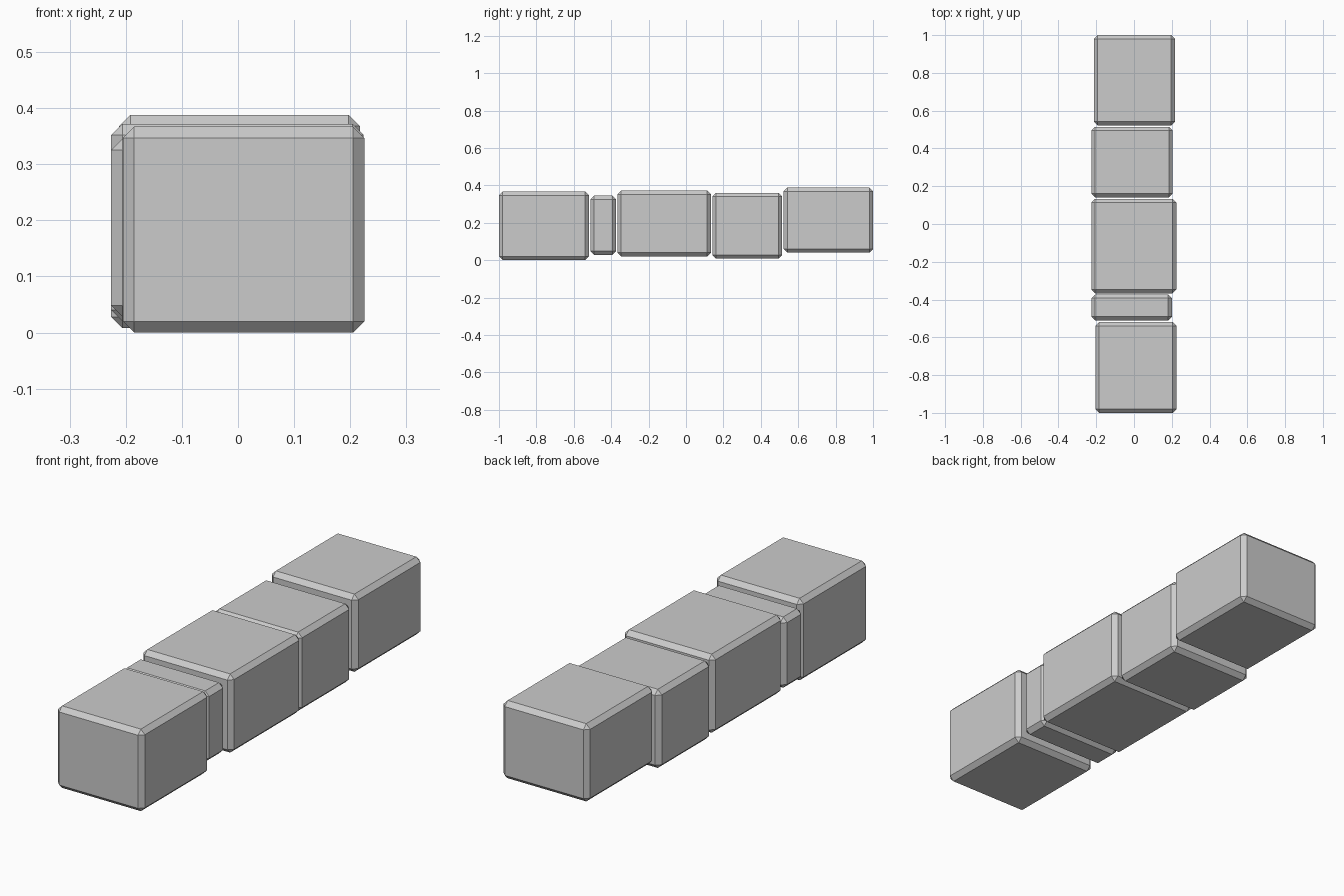
import bpy
import bmesh
from mathutils import Vector

cube = bpy.data.objects.get("Cube")
if cube:
    bpy.data.objects.remove(cube, do_unlink=True)

stone = bpy.data.materials.new("light_grey_stone")
stone.use_nodes = True
grey = (0.6, 0.6, 0.6, 1)
stone.diffuse_color = grey
stone.node_tree.nodes["Principled BSDF"].inputs["Base Color"].default_value = grey


def block(name, low, high, chamfer=0.02):
    """Box between two corners with flat chamfered edges."""
    low, high = Vector(low), Vector(high)
    bm = bmesh.new()
    bmesh.ops.create_cube(bm, size=1)
    bmesh.ops.scale(bm, vec=high - low, verts=bm.verts)
    bmesh.ops.bevel(bm, geom=bm.edges[:], offset=chamfer, offset_type='OFFSET',
                    segments=1, profile=0.5, affect='EDGES')
    mesh = bpy.data.meshes.new(name)
    bm.to_mesh(mesh)
    bm.free()
    mesh.materials.append(stone)
    obj = bpy.data.objects.new(name, mesh)
    obj.location = (low + high) / 2
    bpy.context.collection.objects.link(obj)


# Row of slightly misaligned blocks, front to back
block("front_block", (-0.205, -1, 0), (0.225, -0.519, 0.367))
block("thin_block", (-0.226, -0.511, 0.028), (0.201, -0.373, 0.345))
block("middle_block", (-0.226, -0.367, 0.02), (0.224, 0.133, 0.372))
block("short_block", (-0.226, 0.141, 0.008), (0.205, 0.514, 0.36))
block("back_block", (-0.212, 0.522, 0.04), (0.217, 1, 0.388))
